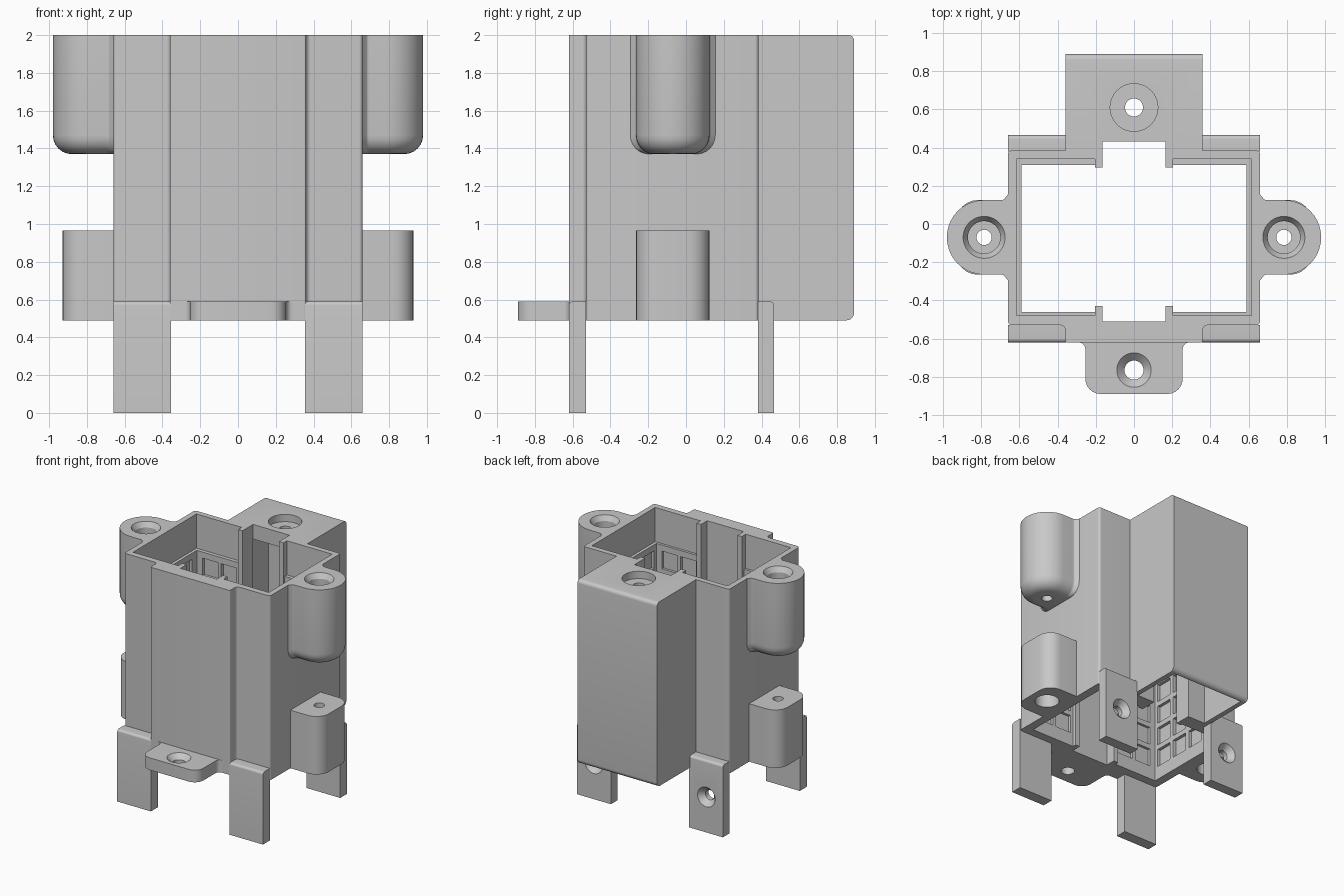
import bpy, bmesh, math
from mathutils import Vector, Matrix

cube = bpy.data.objects.get("Cube")
if cube:
    bpy.data.objects.remove(cube, do_unlink=True)

grey = bpy.data.materials.new("plain_grey")
grey.use_nodes = True
COLOUR = (0.58, 0.58, 0.58, 1)
grey.diffuse_color = COLOUR
grey.node_tree.nodes["Principled BSDF"].inputs["Base Color"].default_value = COLOUR


def place(a, b, c, axis):
    """Profile point (a, b) at height c along the given axis."""
    return {"z": (a, b, c), "x": (c, a, b), "y": (a, c, b)}[axis]


def rounded(points, steps=6):
    """Round polygon corners given as (x, y, radius)."""
    out = []
    for i, (x, y, r) in enumerate(points):
        p = Vector((x, y))
        if r == 0:
            out.append(p)
            continue
        u = (Vector(points[i - 1][:2]) - p).normalized()
        v = (Vector(points[(i + 1) % len(points)][:2]) - p).normalized()
        half = u.angle(v) / 2
        centre = p + (u + v).normalized() * (r / math.sin(half))
        start = p + u * (r / math.tan(half)) - centre
        sweep = math.pi - 2 * half
        if u.x * v.y - u.y * v.x > 0:
            sweep = -sweep
        for k in range(steps + 1):
            out.append(centre + Matrix.Rotation(sweep * k / steps, 2) @ start)
    return out


def finish(name, bm):
    bmesh.ops.recalc_face_normals(bm, faces=bm.faces)
    mesh = bpy.data.meshes.new(name)
    bm.to_mesh(mesh)
    bm.free()
    mesh.materials.append(grey)
    ob = bpy.data.objects.new(name, mesh)
    bpy.context.collection.objects.link(ob)
    return ob


def loft(name, loops):
    bm = bmesh.new()
    rings = [[bm.verts.new(p) for p in loop] for loop in loops]
    n = len(rings[0])
    for lo, hi in zip(rings, rings[1:]):
        for i in range(n):
            j = (i + 1) % n
            bm.faces.new((lo[i], lo[j], hi[j], hi[i]))
    bm.faces.new(rings[0])
    bm.faces.new(rings[-1])
    return finish(name, bm)


def prism(name, points, lo, hi, axis="z"):
    pts = rounded(points)
    return loft(name, [[place(p.x, p.y, c, axis) for p in pts] for c in (lo, hi)])


def lathe(a, b, profile, axis="z", n=40):
    """Hole cutter from (radius, height) steps."""
    turn = [2 * math.pi * i / n for i in range(n)]
    return loft("hole_cutter", [[place(a + r * math.cos(t), b + r * math.sin(t), h, axis)
                                 for t in turn] for r, h in profile])


def boxes(name, spans):
    """Separate boxes in one mesh, each (x0, x1, y0, y1, z0, z1)."""
    bm = bmesh.new()
    for x0, x1, y0, y1, z0, z1 in spans:
        for v in bmesh.ops.create_cube(bm, size=1)["verts"]:
            v.co = (x1 if v.co.x > 0 else x0, y1 if v.co.y > 0 else y0,
                    z1 if v.co.z > 0 else z0)
    return finish(name, bm)


def cut(ob, *cutters):
    for c in cutters:
        c.hide_render = True
        mod = ob.modifiers.new("cut", "BOOLEAN")
        mod.operation = "DIFFERENCE"
        mod.solver = "EXACT"
        mod.object = c
        with bpy.context.temp_override(object=ob, active_object=ob, selected_objects=[ob]):
            bpy.ops.object.modifier_apply(modifier=mod.name)
        bpy.data.objects.remove(c, do_unlink=True)
    return ob


def lug_loop(s, z, inset):
    """Outline of an upper lug at height z, flared where it meets the sleeve."""
    side = [(0.64, 0.225 - inset, 0), (0.66, 0.225 - inset, 0),
            (0.685, 0.195 - inset, 0.02), (0.98 - inset, 0.195 - inset, 0.194 - inset)]
    pts = [(s * x, LUG_Y - y, r) for x, y, r in side]
    pts += [(s * x, LUG_Y + y, r) for x, y, r in reversed(side)]
    return [(p.x, p.y, z) for p in rounded(pts, 10)]


BASE, TOP = 0.49, 2.0
LUG_X, LUG_Y = 0.785, -0.07
parts = []

# Main sleeve with a raised front panel
half = [(0.36, -0.62, 0.01), (0.36, -0.53, 0.025), (0.66, -0.53, 0.02), (0.66, 0.385, 0.02)]
outline = half + [(-x, y, r) for x, y, r in reversed(half)]
sleeve = prism("sleeve", outline, BASE, TOP)
pockets = []
for row in range(6):
    z = 0.6 + row * 0.185
    for s in (-1, 1):
        for col in range(4):
            y = -0.43 + col * 0.18
            pockets.append(tuple(sorted((s * 0.55, s * 0.615))) + (y, y + 0.14, z, z + 0.145))
        for col in range(2):
            x = tuple(sorted((s * (0.23 + col * 0.17), s * (0.37 + col * 0.17))))
            pockets.append(x + (-0.48, -0.44, z, z + 0.145))
            pockets.append(x + (0.29, 0.34, z, z + 0.145))
cut(sleeve,
    boxes("bore", [(-0.59, 0.59, -0.46, 0.31, 0.3, 2.2)]),
    boxes("mouth", [(-0.615, 0.615, -0.48, 0.34, 1.72, 2.2)]),
    boxes("slot", [(-0.165, 0.165, -0.51, 0.5, 0.3, 2.2)]),
    boxes("wall_pockets", pockets))
parts.append(sleeve)

# Guide ribs beside the slots
for s, side in ((-1, "right"), (1, "left")):
    x0, x1 = sorted((s * 0.165, s * 0.205))
    parts.append(boxes("guide_ribs_" + side, [(x0, x1, -0.51, -0.43, BASE, TOP),
                                              (x0, x1, 0.295, 0.4, BASE, TOP)]))

# Hollow rear housing, open below
housing = prism("rear_housing", [(0.37, BASE, 0), (0.89, BASE, 0.04),
                                 (0.89, TOP, 0.03), (0.37, TOP, 0)], -0.36, 0.36, "x")
cut(housing,
    boxes("cavity", [(-0.32, 0.32, 0.43, 0.85, 0.3, 1.88)]),
    boxes("slot", [(-0.165, 0.165, 0.3, 0.431, 0.3, 2.2)]),
    lathe(0, 0.61, [(0.047, 1.7), (0.047, 1.94), (0.125, 1.94), (0.125, 2.1)]))
parts.append(housing)

# Front mounting tab
edge = [(0.34, -0.6, 0), (0.34, -0.62, 0), (0.255, -0.62, 0.035), (0.255, -0.89, 0.08)]
tab = prism("front_tab", edge + [(-x, y, r) for x, y, r in reversed(edge)], BASE, 0.59)
parts.append(cut(tab, lathe(0, -0.765, [(0.05, 0.4), (0.05, 0.55), (0.09, 0.59), (0.09, 0.7)])))

for s, side in ((-1, "right"), (1, "left")):
    # Upper side lug with rounded underside
    loops = []
    for k in range(7):
        a = math.pi / 2 * k / 6
        loops.append(lug_loop(s, 1.37 + 0.1 * (1 - math.cos(a)), 0.1 * (1 - math.sin(a))))
    lug = loft("upper_lug_" + side, loops + [lug_loop(s, TOP, 0)])
    parts.append(cut(lug, lathe(s * LUG_X, LUG_Y, [(0.04, 1.2), (0.04, 1.88), (0.085, 1.88),
                                                   (0.085, 1.96), (0.11, TOP), (0.11, 2.1)])))

    # Lower side lug, counterbored from below
    y0, y1 = LUG_Y - 0.195, LUG_Y + 0.195
    lower = prism("lower_lug_" + side,
                  [(s * x, y, r) for x, y, r in
                   ((0.64, y0, 0), (0.93, y0, 0.11), (0.93, y1, 0.11), (0.64, y1, 0))],
                  BASE, 0.965)
    parts.append(cut(lower, lathe(s * LUG_X, LUG_Y, [(0.09, 0.3), (0.09, 0.85),
                                                     (0.04, 0.85), (0.04, 1.1)])))

    # Legs, the rear ones with countersunk holes
    x0, x1 = sorted((s * 0.355, s * 0.66))
    parts.append(prism("front_leg_" + side, [(-0.53, 0, 0), (-0.62, 0, 0),
                                             (-0.62, 0.59, 0.02), (-0.53, 0.59, 0)], x0, x1, "x"))
    rear = prism("rear_leg_" + side, [(0.38, 0, 0), (0.465, 0, 0),
                                      (0.465, 0.59, 0.02), (0.38, 0.59, 0)], x0, x1, "x")
    parts.append(cut(rear, lathe(s * 0.51, 0.29, [(0.04, 0.3), (0.04, 0.42),
                                                  (0.08, 0.465), (0.08, 0.6)], "y")))

# Smooth rounds, crisp edges
for ob in parts:
    ob.data.shade_smooth()
    ob.data.set_sharp_from_angle(angle=math.radians(30))
